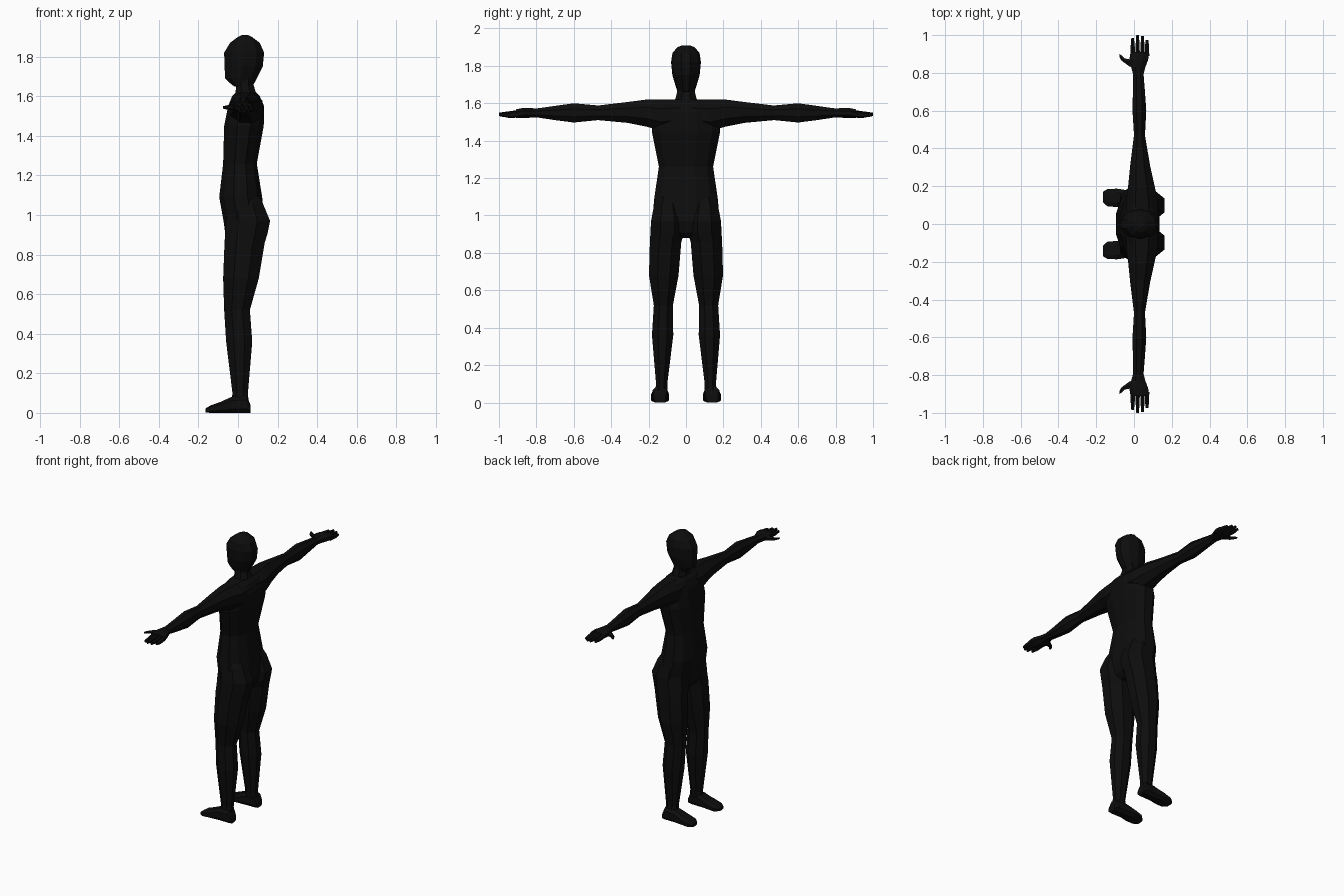
import bpy
import bmesh
from math import cos, sin, pi

if "Cube" in bpy.data.objects:
    bpy.data.objects.remove(bpy.data.objects["Cube"])

# Single flat colour for the whole figure
COLOUR = (0.004, 0.004, 0.004, 1)
black = bpy.data.materials.new("matte black")
black.use_nodes = True
black.diffuse_color = COLOUR
shader = black.node_tree.nodes["Principled BSDF"]
shader.inputs["Base Color"].default_value = COLOUR
shader.inputs["Roughness"].default_value = 0.9


def place(axis, along, first, second):
    """Put a cross-section point into model space for a loft along one axis."""
    if axis == "x":
        return (along, first, second)
    if axis == "y":
        return (first, along, second)
    return (first, second, along)


def loft(name, axis, rows, sides=8, mirrored=False, fullness=1.0):
    """Join faceted rings; each row is position, then the ring's two extents."""
    bm = bmesh.new()
    rings = []
    for along, low_a, high_a, low_b, high_b in rows:
        angles = [2 * pi * (i + 0.5) / sides for i in range(sides)]
        widest = max(abs(cos(angle)) ** fullness for angle in angles)
        tallest = max(abs(sin(angle)) ** fullness for angle in angles)
        ring = []
        for angle in angles:
            c, s = cos(angle), sin(angle)
            c = (1 if c > 0 else -1) * abs(c) ** fullness / widest
            s = (1 if s > 0 else -1) * abs(s) ** fullness / tallest
            first = (low_a + high_a) / 2 + c * (high_a - low_a) / 2
            second = (low_b + high_b) / 2 + s * (high_b - low_b) / 2
            ring.append(bm.verts.new(place(axis, along, first, second)))
        rings.append(ring)
    for lower, upper in zip(rings, rings[1:]):
        for i in range(sides):
            j = (i + 1) % sides
            bm.faces.new((lower[i], lower[j], upper[j], upper[i]))
    bm.faces.new(rings[0])
    bm.faces.new(rings[-1])
    bmesh.ops.recalc_face_normals(bm, faces=bm.faces)
    mesh = bpy.data.meshes.new(name)
    bm.to_mesh(mesh)
    bm.free()
    mesh.materials.append(black)
    part = bpy.data.objects.new(name, mesh)
    bpy.context.collection.objects.link(part)
    if mirrored:
        mirror = part.modifiers.new("other side", "MIRROR")
        mirror.use_axis = (False, True, False)
        mirror.use_clip = False
    return part


def centred(rows):
    """Expand rows that carry one half-width into symmetric extents."""
    return [(z, front, back, -half, half) for z, front, back, half in rows]


# Head and neck
loft("head", "z", centred([
    (1.65, -.02, .07, .04),
    (1.67, -.045, .085, .048),
    (1.69, -.065, .095, .055),
    (1.75, -.068, .125, .073),
    (1.82, -.07, .132, .08),
    (1.87, -.04, .11, .072),
    (1.9, 0, .07, .045),
    (1.91, .02, .05, .02),
]), sides=10)
loft("neck", "z", centred([
    (1.57, -.03, .11, .08),
    (1.62, -.012, .09, .058),
    (1.66, -.01, .078, .047),
    (1.7, -.01, .08, .047),
]))

# Torso, from the crotch to the top of the shoulders
loft("torso", "z", centred([
    (.88, -.05, .09, .04),
    (.91, -.065, .12, .12),
    (.97, -.073, .135, .18),
    (1.09, -.095, .122, .17),
    (1.26, -.075, .095, .145),
    (1.45, -.07, .13, .183),
    (1.55, -.05, .132, .18),
    (1.6, -.03, .11, .15),
    (1.62, -.01, .09, .1),
]), sides=12, fullness=.85)

# Arms, from inside the chest to the palm
loft("arm", "y", [
    (.03, -.04, .125, 1.47, 1.62),
    (.13, -.04, .125, 1.45, 1.62),
    (.21, -.03, .107, 1.475, 1.62),
    (.31, -.02, .085, 1.495, 1.607),
    (.47, 0, .058, 1.51, 1.588),
    (.6, -.008, .065, 1.497, 1.6),
    (.7, -.006, .058, 1.51, 1.586),
    (.8, -.004, .05, 1.525, 1.572),
], mirrored=True)
loft("palm", "y", [
    (.79, -.004, .05, 1.525, 1.572),
    (.83, -.015, .06, 1.523, 1.574),
    (.87, -.025, .075, 1.52, 1.575),
    (.91, -.018, .08, 1.52, 1.567),
], mirrored=True)

# Fingers and thumb
for label, x, tip in (("index", -.007, .985), ("middle", .019, 1),
                      ("ring", .045, .995), ("little", .069, .975)):
    drop = .1 * abs(x - .02)
    loft(label + "_finger", "y", [
        (.89, x - .012, x + .012, 1.53 - drop, 1.565 - drop),
        (.94, x - .011, x + .011, 1.525 - drop, 1.558 - drop),
        (tip, x - .007, x + .007, 1.532 - drop, 1.55 - drop),
    ], sides=6, mirrored=True)
loft("thumb", "x", [
    (.01, .82, .875, 1.527, 1.565),
    (-.025, .835, .872, 1.53, 1.56),
    (-.05, .853, .877, 1.532, 1.555),
    (-.066, .865, .893, 1.535, 1.552),
    (-.077, .884, .9, 1.538, 1.55),
], sides=6, mirrored=True)

# Legs, starting with the fuller hips
loft("leg", "z", [
    (.04, -.035, .055, .1, .168),
    (.1, -.028, .05, .1, .16),
    (.36, -.06, .072, .068, .182),
    (.52, -.07, .06, .07, .172),
    (.68, -.075, .105, .04, .198),
    (.86, -.068, .135, .025, .193),
    (.91, -.065, .15, .008, .19),
    (.97, -.06, .162, .01, .187),
    (1.06, -.05, .125, .03, .17),
    (1.12, -.03, .09, .05, .14),
], mirrored=True)

# Feet, heel to toe
loft("foot", "x", [
    (.063, .11, .17, 0, .04),
    (.045, .1, .178, 0, .085),
    (-.03, .098, .178, 0, .082),
    (-.09, .09, .187, 0, .055),
    (-.14, .093, .185, 0, .037),
    (-.165, .115, .17, .003, .022),
], mirrored=True, fullness=.7)
